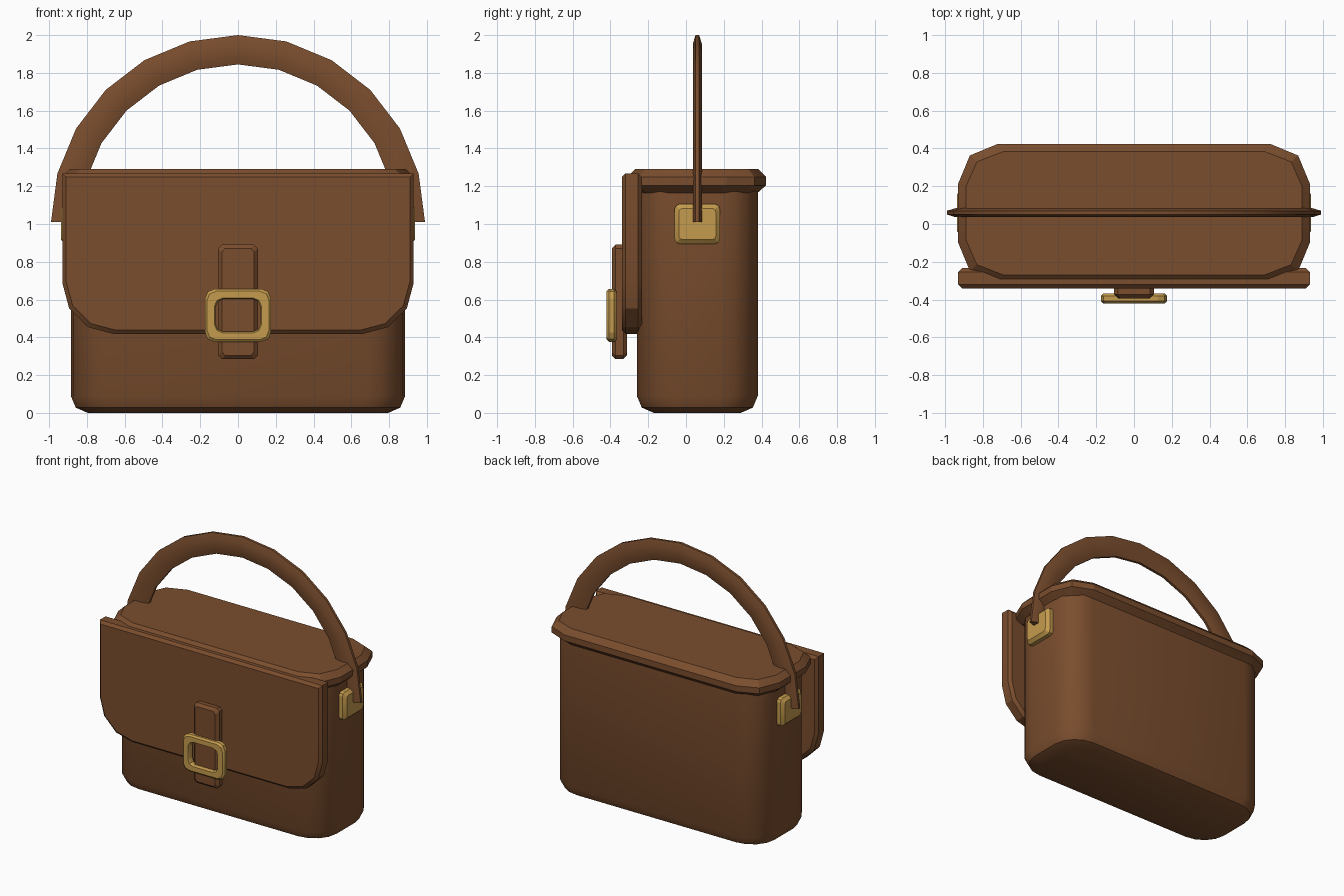
import bpy, bmesh, math
from mathutils import Vector

if "Cube" in bpy.data.objects:
    bpy.data.objects.remove(bpy.data.objects["Cube"], do_unlink=True)


def material(name, rgb):
    mat = bpy.data.materials.new(name)
    mat.use_nodes = True
    mat.diffuse_color = (*rgb, 1)
    mat.node_tree.nodes["Principled BSDF"].inputs["Base Color"].default_value = (*rgb, 1)
    return mat


LEATHER = material("brown leather", (0.195, 0.075, 0.027))
BRASS = material("brass", (0.56, 0.33, 0.075))
MID_Y = 0.06


def rounded(w, h, r, segs, round_top=True):
    """Outline of a rounded rectangle with half sizes w and h."""
    pts = []
    for i, (sx, sy) in enumerate([(1, 1), (-1, 1), (-1, -1), (1, -1)]):
        if sy > 0 and not round_top:
            pts.append((sx * w, sy * h))
            continue
        for k in range(segs + 1):
            a = math.pi / 2 * (i + k / segs)
            pts.append((sx * (w - r) + r * math.cos(a), sy * (h - r) + r * math.sin(a)))
    return pts


def inset(pts, amount):
    """Shrink an outline by the same amount on each side."""
    w = max(p[0] for p in pts)
    h = max(p[1] for p in pts)
    return [(x * (w - amount) / w, y * (h - amount) / h) for x, y in pts]


def place(axis, centre, u, v, d):
    """Put an outline point on the plane at distance d along the axis."""
    u, v = u + centre[0], v + centre[1]
    return {"x": (d, u, v), "y": (u, d, v), "z": (u, v, d)}[axis]


def loft(name, rings, mat, closed=False, angle=30):
    """Skin a list of rings, with end caps unless the rings form a loop."""
    bm = bmesh.new()
    loops = [[bm.verts.new(p) for p in ring] for ring in rings]
    n = len(loops[0])
    pairs = list(zip(loops, loops[1:]))
    if closed:
        pairs.append((loops[-1], loops[0]))
    else:
        bm.faces.new(loops[0])
        bm.faces.new(loops[-1])
    for a, b in pairs:
        for i in range(n):
            j = (i + 1) % n
            bm.faces.new((a[i], a[j], b[j], b[i]))
    bmesh.ops.recalc_face_normals(bm, faces=bm.faces)
    mesh = bpy.data.meshes.new(name)
    bm.to_mesh(mesh)
    bm.free()
    mesh.materials.append(mat)
    obj = bpy.data.objects.new(name, mesh)
    bpy.context.collection.objects.link(obj)
    bpy.ops.object.select_all(action="DESELECT")
    obj.select_set(True)
    bpy.context.view_layer.objects.active = obj
    bpy.ops.object.shade_smooth_by_angle(angle=math.radians(angle))
    return obj


def stack(name, axis, centre, outline, levels, mat, **kw):
    """Loft one outline through (distance, inset) levels."""
    rings = [[place(axis, centre, u, v, d) for u, v in inset(outline, s)] for d, s in levels]
    return loft(name, rings, mat, **kw)


def slab(name, axis, centre, outline, start, end, bevel, mat):
    levels = [(start, bevel), (start + bevel, 0), (end - bevel, 0), (end, bevel)]
    return stack(name, axis, centre, outline, levels, mat, angle=20)


# Body with rounded corners and a softened base
stack("bag_body", "z", (0, MID_Y), rounded(0.885, 0.32, 0.2, 4),
      [(0, 0.09), (0.028, 0.026), (0.09, 0), (1.2, 0)], LEATHER, angle=40)

# Lid with chamfered rim
stack("lid", "z", (0, 0.057), rounded(0.93, 0.367, 0.21, 2),
      [(1.165, 0.045), (1.205, 0), (1.25, 0), (1.29, 0.04)], LEATHER, angle=20)

# Front flap, rounded at the lower corners only
slab("front_flap", "y", (0, 0.843), rounded(0.93, 0.425, 0.27, 3, False),
     -0.34, -0.233, 0.02, LEATHER)

# Closing strap
slab("closing_strap", "y", (0, 0.588), rounded(0.105, 0.303, 0.02, 1),
     -0.393, -0.312, 0.02, LEATHER)

# Buckle frame
outer = rounded(0.175, 0.14, 0.05, 2)
inner = rounded(0.118, 0.086, 0.04, 2)
back, front, edge = -0.368, -0.42, 0.012
sections = [(outer, edge, back), (outer, 0, back - edge), (outer, 0, front + edge),
            (outer, edge, front), (inner, -edge / 2, front), (inner, 0, front + edge),
            (inner, 0, back - edge), (inner, -edge / 2, back)]
loft("buckle", [[place("y", (0, 0.516), u, v, d) for u, v in inset(shape, s)]
                for shape, s, d in sections], BRASS, closed=True, angle=20)

# Handle mounts on both sides
for side, label in ((1, "left"), (-1, "right")):
    levels = [(side * 0.84, 0), (side * 0.915, 0), (side * 0.937, 0.022)]
    stack(label + "_handle_mount", "x", (MID_Y, 1.0), rounded(0.12, 0.105, 0.025, 2),
          levels, BRASS, angle=20)

# Arched handle: flattened octagonal tube swept over a half circle
STEPS, RADIUS = 12, 0.9125
tube = []
for step in range(STEPS + 1):
    a = math.pi * step / STEPS
    out = Vector((math.cos(a), 0, math.sin(a)))
    ring = []
    for k in range(8):
        b = math.pi * (k + 0.5) / 4
        p = out * (RADIUS + 0.084 * math.cos(b))
        ring.append(p + Vector((0, MID_Y + 0.0255 * math.sin(b), 1.01)))
    tube.append(ring)
loft("handle", tube, LEATHER, angle=30)
